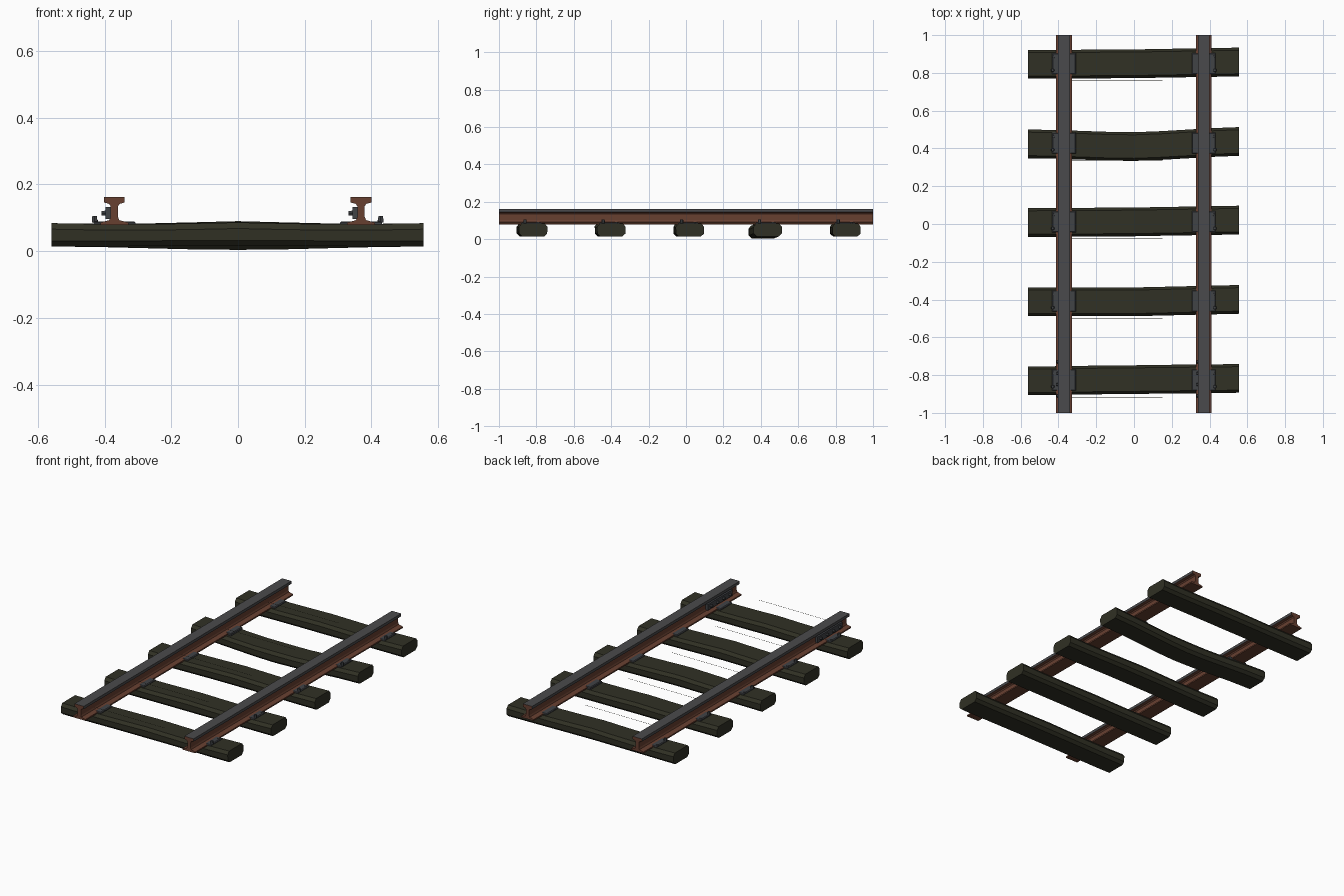
import bpy, bmesh, math

cube = bpy.data.objects.get("Cube")
if cube:
    bpy.data.objects.remove(cube, do_unlink=True)


def material(name, rgb):
    m = bpy.data.materials.new(name)
    m.use_nodes = True
    m.diffuse_color = (*rgb, 1)
    bsdf = m.node_tree.nodes["Principled BSDF"]
    bsdf.inputs["Base Color"].default_value = (*rgb, 1)
    bsdf.inputs["Roughness"].default_value = 0.8
    return m


wood = material("dark timber", (0.030, 0.030, 0.018))
rust = material("rusty brown", (0.135, 0.050, 0.030))
steel = material("worn steel", (0.068, 0.068, 0.072))
iron = material("dark iron", (0.052, 0.056, 0.062))


def finish(name, bm, *mats):
    bmesh.ops.recalc_face_normals(bm, faces=bm.faces)
    mesh = bpy.data.meshes.new(name)
    bm.to_mesh(mesh)
    bm.free()
    for m in mats:
        mesh.materials.append(m)
    ob = bpy.data.objects.new(name, mesh)
    bpy.context.collection.objects.link(ob)
    return ob


def loft(rings):
    """Closed solid through equal-length rings of points."""
    bm = bmesh.new()
    loops = [[bm.verts.new(p) for p in ring] for ring in rings]
    for a, b in zip(loops, loops[1:]):
        for i in range(len(a)):
            j = (i + 1) % len(a)
            bm.faces.new((a[i], a[j], b[j], b[i]))
    bm.faces.new(loops[0])
    bm.faces.new(loops[-1])
    return bm


def box(name, x, y, z, mat, bevel=0.0):
    """Box between (min, max) pairs."""
    bm = bmesh.new()
    bmesh.ops.create_cube(bm, size=1)
    for v in bm.verts:
        v.co = [sum(r) / 2 + c * (r[1] - r[0]) for c, r in zip(v.co, (x, y, z))]
    if bevel:
        top = [e for e in bm.edges if all(v.co.z > sum(z) / 2 for v in e.verts)]
        bmesh.ops.bevel(bm, geom=top, offset=bevel, segments=1, affect='EDGES')
    return finish(name, bm, mat)


def bolt(name, loc, radius, depth, axis):
    bm = bmesh.new()
    bmesh.ops.create_cone(bm, cap_ends=True, segments=6, radius1=radius,
                          radius2=radius * 0.8, depth=depth)
    ob = finish(name, bm, iron)
    ob.location = loc
    if axis == "x":
        ob.rotation_euler.y = -math.pi / 2
    return ob


# Rails: extruded I profile, steel head and rusty web and foot
rail_half = [(.042, .078), (.042, .086), (.015, .093), (.011, .103),
             (.011, .135), (.016, .142), (.031, .146), (.031, .163)]
rail_x = {"right": -0.371, "left": 0.369}
for side, cx in rail_x.items():
    outline = rail_half + [(-x, z) for x, z in reversed(rail_half)]
    bm = loft([[(cx + x, y, z) for x, z in outline] for y in (-1, 1)])
    for f in bm.faces:
        head = f.calc_center_median().z > 0.15 and len(f.verts) == 4
        f.material_index = 1 if head else 0
    finish(side + "_rail", bm, rust, steel)

    # Joint bar bolted to the web near the front end
    box(side + "_joint_bar", (cx - .026, cx - .01), (-.94, -.70),
        (.097, .133), iron)
    for k in range(4):
        bolt(f"{side}_joint_bolt_{k + 1}",
             (cx - .031, -.91 + k * .06, .114), .009, .014, "x")

# Ties: uneven timbers with chamfered cross-section
tie_half = [(.058, .014), (.075, .030), (.076, .066), (.062, .084)]
section = tie_half + [(-y, z) for y, z in reversed(tie_half)]
tie_y = (-.83, -.412, .008, .424, .845)
side_bow = (.006, 0, .003, -.014, .003)
lift = (.002, .004, .006, -.010, .003)
for n, (cy, bow, up) in enumerate(zip(tie_y, side_bow, lift)):
    rings = []
    for x in (-.56, -.42, -.28, -.14, 0, .14, .28, .42, .556):
        mid = math.cos(x / .56 * math.pi / 2) ** 2
        dip = -.004 * math.sin(abs(x) / .56 * math.pi)
        dy = bow * mid + .013 * max(x, 0) / .56
        rings.append([(x, cy + dy + y, z + up * mid + (dip if z > .05 else 0))
                      for y, z in section])
    tie = finish(f"tie_{n + 1}", loft(rings), wood)
    bpy.ops.object.select_all(action='DESELECT')
    tie.select_set(True)
    bpy.context.view_layer.objects.active = tie
    bpy.ops.object.shade_smooth_by_angle(angle=math.radians(25))

    # Thin loose splinter along the front edge
    bm = bmesh.new()
    x0, x1, sy = -.33, .15, cy - .088
    bm.faces.new([bm.verts.new(p) for p in
                  ((x0, sy, .13), (x1, sy, .13), (x1, sy + .003, .13), (x0, sy + .003, .13))])
    finish(f"splinter_{n + 1}", bm, wood)

    # Base plates and spikes under each rail
    for side, cx in rail_x.items():
        out = -1 if cx < 0 else 1
        py = cy + .004
        box(f"{side}_plate_{n + 1}", (cx - .063, cx + .063),
            (py - .056, py + .056), (.07, .0895), iron, .004)
        bolt(f"{side}_spike_{n + 1}",
             (cx + out * .059, py - .035, .096), .01, .02, "z")
        bolt(f"{side}_flush_spike_{n + 1}",
             (cx + out * .055, py + .036, .09), .008, .006, "z")
